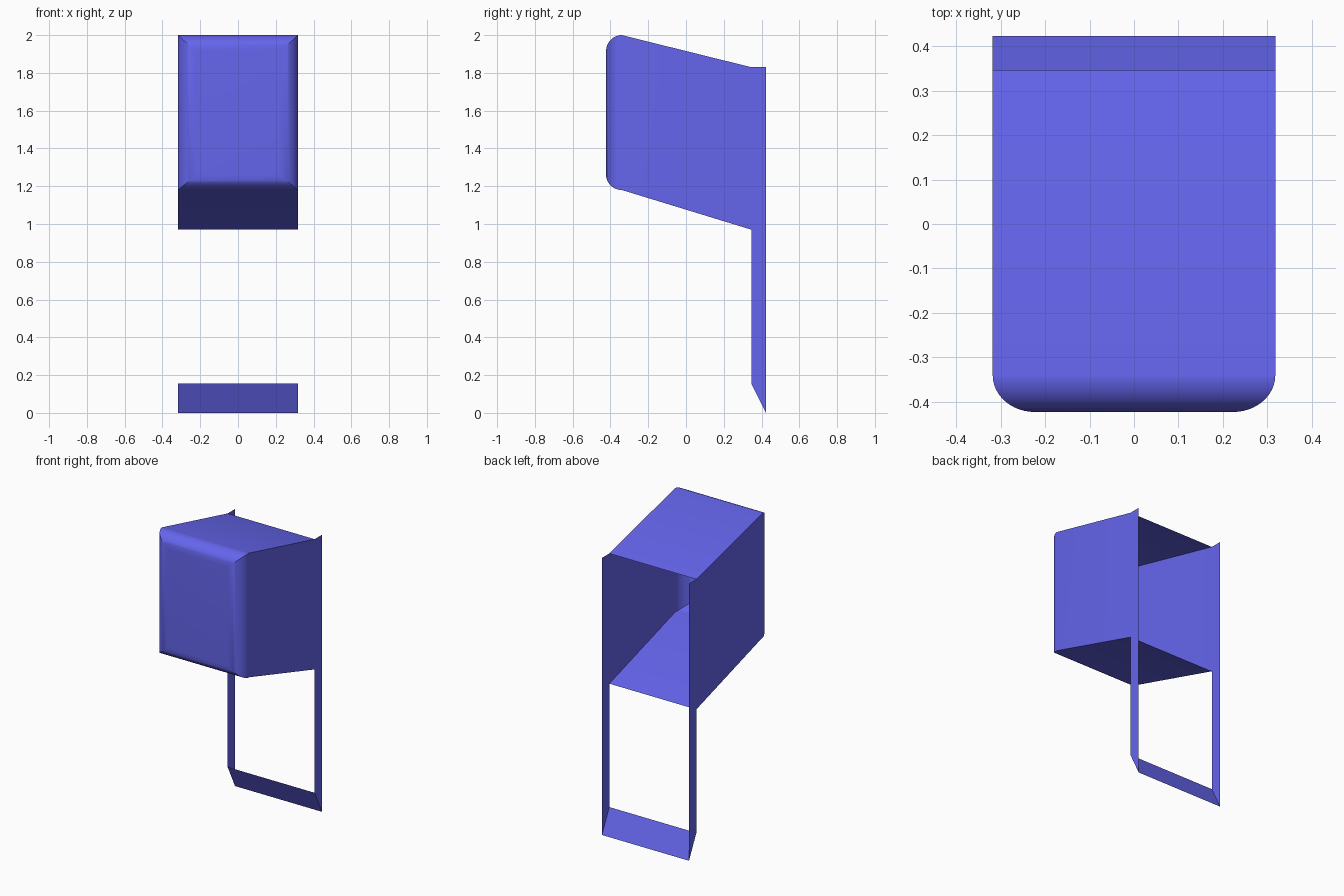
import bpy, bmesh, math
from math import sin, cos, pi

if "Cube" in bpy.data.objects:
    bpy.data.objects.remove(bpy.data.objects["Cube"])

W = 0.318                    # half width
FRONT, BACK = -0.423, 0.423
RIM = 0.346                  # where the hood meets the rear frame
BEND = -0.34                 # where the front rounding begins
STEPS = 12


def make_object(name, bm):
    me = bpy.data.meshes.new(name)
    bm.to_mesh(me)
    bm.free()
    ob = bpy.data.objects.new(name, me)
    bpy.context.collection.objects.link(ob)
    return ob


def plate(name, points):
    bm = bmesh.new()
    bm.faces.new([bm.verts.new(p) for p in points])
    return make_object(name, bm)


def ring(bm, y, half, bottom, top):
    return [bm.verts.new(p) for p in ((-half, y, bottom), (half, y, bottom),
                                      (half, y, top), (-half, y, top))]


# Hood: open rear, sloping tube, front edges rounded with mitred corners
bm = bmesh.new()
rings = [ring(bm, RIM, W, 0.97, 1.83)]
for i in range(STEPS + 1):
    a = i / STEPS * pi / 2
    k = 1 - cos(a)
    rings.append(ring(bm, BEND + (FRONT - BEND) * sin(a),
                      W - 0.095 * k, 1.18 + 0.08 * k, 2.0 - 0.085 * k))
for r0, r1 in zip(rings, rings[1:]):
    for j in range(4):
        n = (j + 1) % 4
        bm.faces.new((r0[j], r0[n], r1[n], r1[j]))
bm.faces.new(rings[-1])
bmesh.ops.recalc_face_normals(bm, faces=bm.faces)
# the open shell's front face must look forward
bm.faces.ensure_lookup_table()
if bm.faces[-1].normal.y > 0:
    bmesh.ops.reverse_faces(bm, faces=bm.faces)
hood = make_object("hood", bm)
bpy.context.view_layer.objects.active = hood
hood.select_set(True)
bpy.ops.object.shade_smooth_by_angle(angle=math.radians(30))

# Side rails: thin upright plates flush with the hood sides
for name, s in (("left_rail", -1), ("right_rail", 1)):
    pts = [(s * W, RIM, 0.155), (s * W, BACK, 0),
           (s * W, BACK, 1.83), (s * W, RIM, 1.83)]
    plate(name, pts if s > 0 else pts[::-1])

# Sloping sill joining the rails at the bottom
plate("bottom_sill", [(-W, RIM, 0.155), (-W, BACK, 0),
                      (W, BACK, 0), (W, RIM, 0.155)])

# Shared blue material
mat = bpy.data.materials.new("blue")
mat.diffuse_color = (0.13, 0.13, 0.85, 1)
mat.use_nodes = True
mat.node_tree.nodes["Principled BSDF"].inputs["Base Color"].default_value = mat.diffuse_color
for ob in bpy.data.objects:
    ob.data.materials.append(mat)
